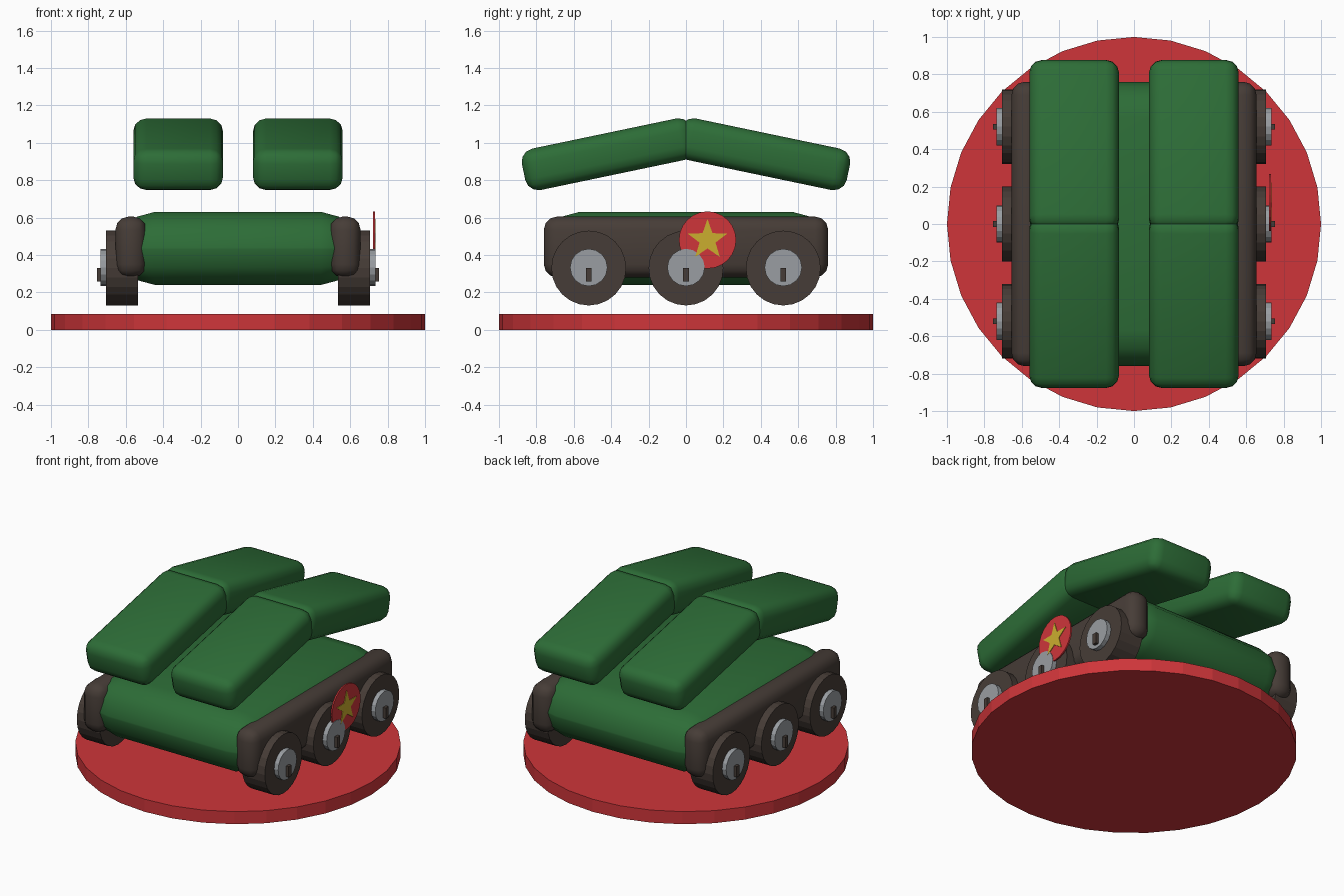
import bpy, bmesh, math
from mathutils import Matrix, Vector

cube = bpy.data.objects.get("Cube")
if cube:
    bpy.data.objects.remove(cube, do_unlink=True)


def material(name, rgb):
    mat = bpy.data.materials.new(name)
    mat.use_nodes = True
    mat.diffuse_color = (*rgb, 1)
    mat.node_tree.nodes["Principled BSDF"].inputs["Base Color"].default_value = (*rgb, 1)
    return mat


green = material("army green", (0.026, 0.152, 0.038))
brown = material("dark brown", (0.062, 0.046, 0.038))
red = material("red", (0.62, 0.036, 0.042))
steel = material("steel grey", (0.32, 0.34, 0.36))
yellow = material("star yellow", (0.6, 0.42, 0.028))


def finish(bm, name, mat, smooth=True):
    bmesh.ops.recalc_face_normals(bm, faces=bm.faces)
    mesh = bpy.data.meshes.new(name)
    bm.to_mesh(mesh)
    bm.free()
    mesh.materials.append(mat)
    obj = bpy.data.objects.new(name, mesh)
    bpy.context.collection.objects.link(obj)
    if smooth:
        bpy.ops.object.select_all(action="DESELECT")
        obj.select_set(True)
        bpy.context.view_layer.objects.active = obj
        bpy.ops.object.shade_smooth_by_angle(angle=math.radians(32))
    return obj


def box(name, low, high, mat, bevel=0.0, segments=3):
    low, high = Vector(low), Vector(high)
    bm = bmesh.new()
    bmesh.ops.create_cube(bm, size=1)
    bmesh.ops.scale(bm, vec=high - low, verts=bm.verts)
    bmesh.ops.translate(bm, vec=(low + high) / 2, verts=bm.verts)
    if bevel:
        bmesh.ops.bevel(bm, geom=bm.edges[:], offset=bevel, segments=segments,
                        profile=0.5, affect="EDGES", clamp_overlap=True)
    return finish(bm, name, mat, smooth=bevel > 0)


def disc(name, center, radius, depth, sides, mat, axis="X"):
    bm = bmesh.new()
    bmesh.ops.create_cone(bm, cap_ends=True, segments=sides, radius1=radius,
                          radius2=radius, depth=depth)
    if axis == "X":
        bmesh.ops.rotate(bm, matrix=Matrix.Rotation(math.pi / 2, 3, "Y"), verts=bm.verts)
    bmesh.ops.translate(bm, vec=center, verts=bm.verts)
    return finish(bm, name, mat, smooth=False)


# Round base
disc("base", (0, 0, 0.0425), 1, 0.085, 32, red, axis="Z")

# Rounded hull
box("hull", (-0.635, -0.76, 0.24), (0.635, 0.76, 0.63), green, bevel=0.19)

for side, label in ((1, "left"), (-1, "right")):
    # Side skirt
    xs = sorted((side * 0.49, side * 0.655))
    box(label + "_skirt", (xs[0], -0.76, 0.28), (xs[1], 0.76, 0.605), brown, bevel=0.07)

    # Wheels with hubs and small axle pegs
    for y, place in ((-0.52, "front"), (0, "middle"), (0.52, "rear")):
        name = f"{label}_{place}_"
        disc(name + "wheel", (side * 0.62, y, 0.33), 0.2, 0.17, 24, brown)
        disc(name + "hub", (side * 0.71, y, 0.333), 0.1, 0.05, 16, steel)
        xs = sorted((side * 0.7, side * 0.755))
        box(name + "peg", (xs[0], y - 0.015, 0.257), (xs[1], y + 0.015, 0.33), brown)

    # Pair of sloping roof pods meeting at a ridge
    for end, place in ((1, "rear"), (-1, "front")):
        ys = sorted((end * -0.04, end * 0.887))
        pod = box(f"{label}_{place}_pod", (side * 0.32 - 0.24, ys[0], -0.113),
                  (side * 0.32 + 0.24, ys[1], 0.113), green, bevel=0.07)
        pod.data.transform(Matrix.Translation((0, 0, 1.025))
                           @ Matrix.Rotation(math.radians(-11.8 * end), 4, "X"))

# Side badge with a five-pointed star
disc("badge", (0.727, 0.115, 0.48), 0.153, 0.01, 24, red)
bm = bmesh.new()
points = []
for i in range(10):
    radius = 0.045 if i % 2 else 0.112
    angle = i * math.pi / 5
    points.append(bm.verts.new((0.732, 0.115 + radius * math.sin(angle),
                                0.48 + radius * math.cos(angle))))
face = bm.faces.new(points)
extruded = bmesh.ops.extrude_face_region(bm, geom=[face])["geom"]
bmesh.ops.translate(bm, vec=(0.004, 0, 0),
                    verts=[v for v in extruded if isinstance(v, bmesh.types.BMVert)])
finish(bm, "badge_star", yellow, smooth=False)
